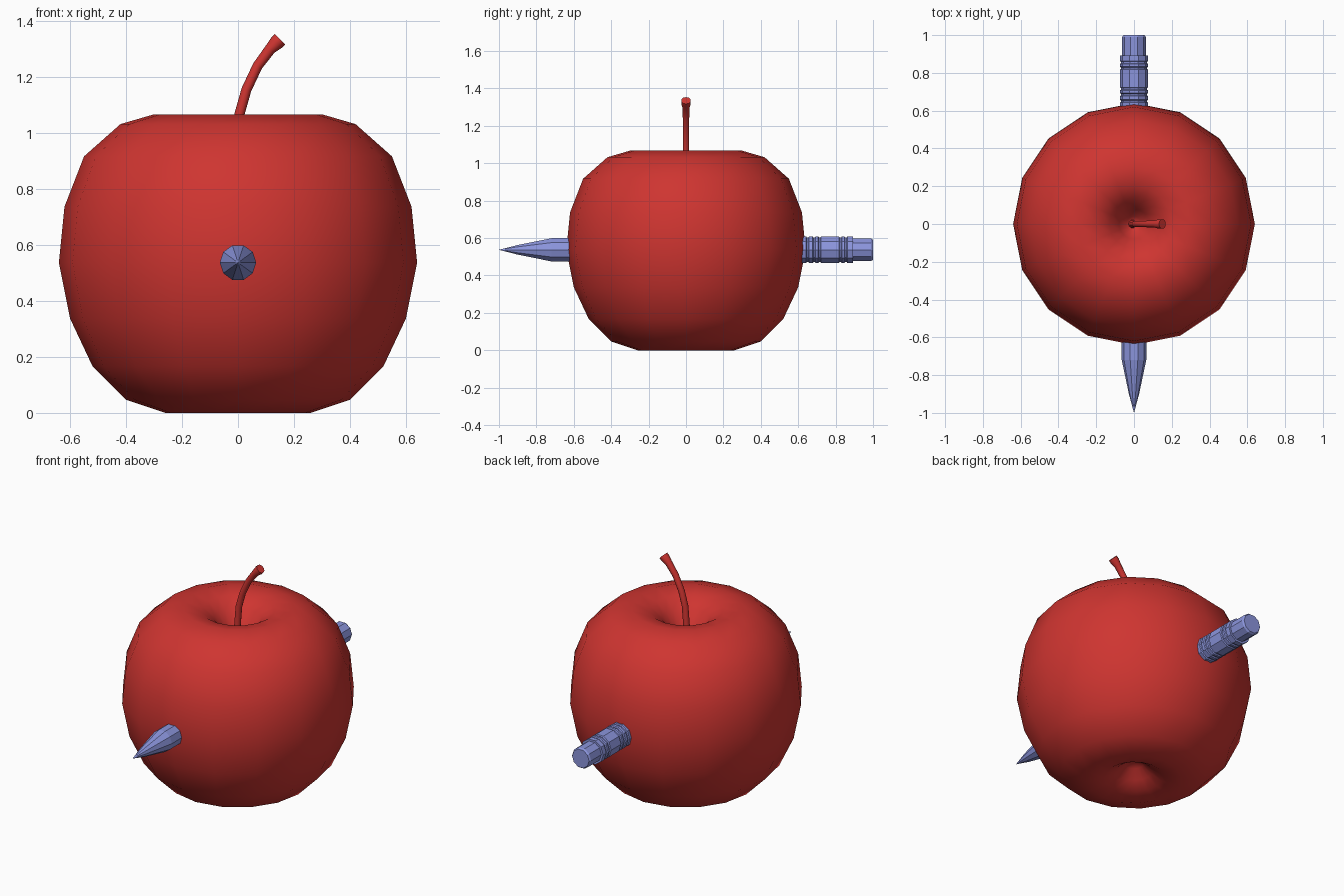
import bpy, bmesh
from math import sin, cos, tau
from mathutils import Vector

if "Cube" in bpy.data.objects:
    bpy.data.objects.remove(bpy.data.objects["Cube"])


def material(name, rgb):
    m = bpy.data.materials.new(name)
    m.diffuse_color = (*rgb, 1)
    m.use_nodes = True
    m.node_tree.nodes["Principled BSDF"].inputs["Base Color"].default_value = m.diffuse_color
    return m


RED = material("red", (0.62, 0.035, 0.03))
BLUE = material("blue", (0.26, 0.30, 0.72))


def loft(name, rings, sides, mat, angle):
    """Skin rings of (centre, u axis, v axis, radius); radius 0 makes a pole."""
    bm = bmesh.new()
    loops = []
    for c, u, v, r in rings:
        c, u, v = Vector(c), Vector(u), Vector(v)
        n = sides if r else 1
        loops.append([bm.verts.new(c + r * (u * cos(tau * i / sides) + v * sin(tau * i / sides)))
                      for i in range(n)])
    for a, b in zip(loops, loops[1:]):
        for i in range(sides):
            j = (i + 1) % sides
            quad = [a[i % len(a)], a[j % len(a)], b[j % len(b)], b[i % len(b)]]
            bm.faces.new(list(dict.fromkeys(quad)))
    for end in (loops[0], loops[-1]):
        if len(end) > 1:
            bm.faces.new(end)
    bmesh.ops.recalc_face_normals(bm, faces=bm.faces)
    me = bpy.data.meshes.new(name)
    bm.to_mesh(me)
    bm.free()
    ob = bpy.data.objects.new(name, me)
    bpy.context.collection.objects.link(ob)
    me.materials.append(mat)
    bpy.ops.object.select_all(action='DESELECT')
    ob.select_set(True)
    bpy.context.view_layer.objects.active = ob
    bpy.ops.object.shade_smooth_by_angle(angle=angle)
    return ob


# Apple: (radius, height) profile with a dimple at both ends
apple = [(0, 0.12), (0.05, 0.10), (0.10, 0.055), (0.16, 0.02), (0.26, 0.003), (0.40, 0.05),
         (0.52, 0.17), (0.60, 0.34), (0.64, 0.54), (0.62, 0.74), (0.55, 0.92),
         (0.42, 1.035), (0.30, 1.07), (0.20, 1.05), (0.13, 1.0), (0.08, 0.93),
         (0.04, 0.87), (0, 0.85)]
loft("apple_body", [((0, 0, max(z - 0.003, 0)), (1, 0, 0), (0, 1, 0), r) for r, z in apple],
     16, RED, 3.1)

# Stem: rings along a curved path, flaring at the tip
path = [(-0.01, 0.80, 0.024), (-0.004, 0.95, 0.018), (0.006, 1.07, 0.018), (0.03, 1.155, 0.018),
        (0.07, 1.24, 0.018), (0.115, 1.30, 0.020), (0.137, 1.322, 0.026), (0.150, 1.335, 0.026)]
stem = []
for i, (x, z, r) in enumerate(path):
    p, q = path[max(i - 1, 0)], path[min(i + 1, len(path) - 1)]
    t = Vector((q[0] - p[0], 0, q[1] - p[1])).normalized()
    stem.append(((x, 0, z), (t.z, 0, -t.x), (0, 1, 0), r))
loft("apple_stem", stem, 10, RED, 0.9)


# Pencil parts: ten-sided (y, radius) profiles along the y axis
def pencil_part(name, profile):
    loft(name, [((0, y, 0.537), (1, 0, 0), (0, 0, 1), r) for y, r in profile], 10, BLUE, 0.5)


pencil_part("pencil_body", [(-0.72, 0.065), (0.66, 0.065)])
pencil_part("pencil_point", [(-1.0, 0), (-0.90, 0.027), (-0.72, 0.065)])

ferrule = [(0.60, 0.074)]
for y in (0.65, 0.685, 0.715, 0.825, 0.855):
    ferrule += [(y - 0.008, 0.075), (y - 0.004, 0.069), (y + 0.004, 0.069), (y + 0.008, 0.075)]
pencil_part("pencil_ferrule", ferrule + [(0.893, 0.075)])
pencil_part("pencil_eraser", [(0.87, 0.063), (0.99, 0.063), (1.0, 0.056)])
